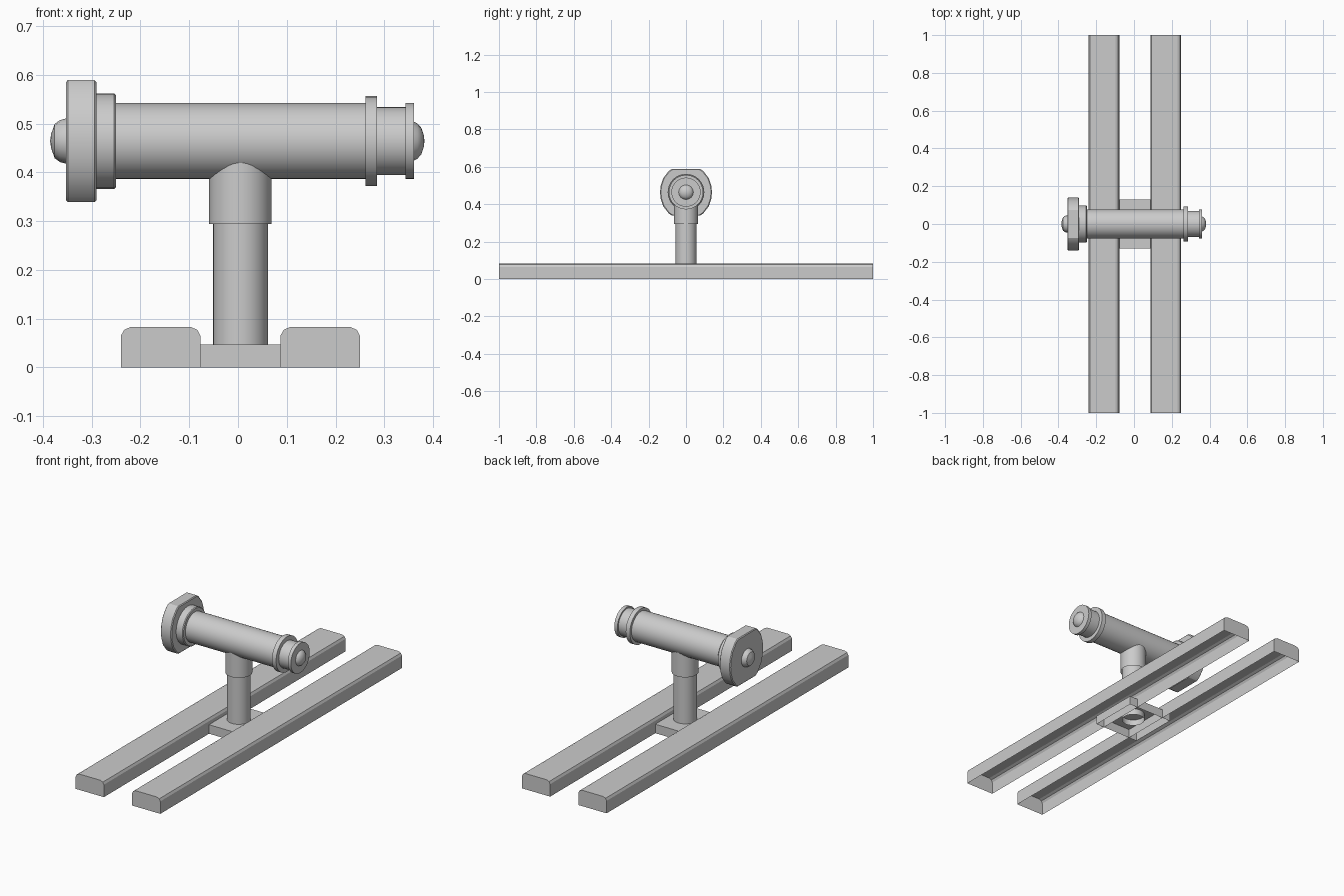
import bpy, bmesh, math

if "Cube" in bpy.data.objects:
    bpy.data.objects.remove(bpy.data.objects["Cube"])

CX = 0.005      # centre of stand
AXIS_Z = 0.464  # height of barrel axis


def finish(name, bm, smooth=True):
    bmesh.ops.remove_doubles(bm, verts=bm.verts, dist=1e-5)
    bmesh.ops.recalc_face_normals(bm, faces=bm.faces)
    mesh = bpy.data.meshes.new(name)
    bm.to_mesh(mesh)
    bm.free()
    ob = bpy.data.objects.new(name, mesh)
    bpy.context.collection.objects.link(ob)
    if smooth:
        bpy.ops.object.select_all(action='DESELECT')
        ob.select_set(True)
        bpy.context.view_layer.objects.active = ob
        bpy.ops.object.shade_smooth_by_angle(angle=math.radians(30))
    return ob


def loft(name, rings, cap_start=True, cap_end=True, closed=True, smooth=True):
    """Skin a list of equal-length point rings."""
    bm = bmesh.new()
    rows = [[bm.verts.new(p) for p in ring] for ring in rings]
    n = len(rows[0])
    for a, b in zip(rows, rows[1:]):
        for i in range(n if closed else n - 1):
            j = (i + 1) % n
            bm.faces.new((a[i], a[j], b[j], b[i]))
    if cap_start:
        bm.faces.new(rows[0])
    if cap_end:
        bm.faces.new(rows[-1])
    return finish(name, bm, smooth)


def turned_x(name, profile, sides=32):
    """Turn (x, radius) points around the barrel axis."""
    angles = [2 * math.pi * i / sides for i in range(sides)]
    return loft(name, [[(x, r * math.cos(a), AXIS_Z + r * math.sin(a)) for a in angles]
                       for x, r in profile])


def tube_z(name, r, z0, z1, sides=32):
    """Open-ended upright tube."""
    angles = [2 * math.pi * i / sides for i in range(sides)]
    return loft(name, [[(CX + r * math.cos(a), r * math.sin(a), z) for a in angles]
                       for z in (z0, z1)], False, False)


# Two long rails, hollow and open underneath
half = [(0.0815, 0), (0.0815, 0.065), (0.075, 0.077), (0.0615, 0.083)]
section = half + [(-x, z) for x, z in reversed(half)]
for side, label in ((-1, "left"), (1, "right")):
    mid = CX + side * 0.1635
    loft(label + "_rail", [[(mid + x, y, z) for x, z in section] for y in (-1, 1)],
         closed=False, smooth=False)

# Cross plate joining the rails, open underneath
loft("cross_plate", [[(CX + sx * 0.13, sy * 0.13, z)
                      for sx, sy in ((-1, -1), (1, -1), (1, 1), (-1, 1))]
                     for z in (0, 0.047)], cap_start=False, smooth=False)

# Upright post and its sleeve
tube_z("post", 0.056, 0.015, 0.32)
tube_z("post_sleeve", 0.064, 0.294, 0.445)

# Horizontal barrel with collars
turned_x("barrel", [(-0.26, 0.078), (0.27, 0.078)])
turned_x("rear_collar", [(-0.295, 0.098), (-0.254, 0.098), (-0.25, 0.094)])
turned_x("front_collar", [(0.261, 0.092), (0.285, 0.092)])
turned_x("front_neck", [(0.28, 0.07), (0.345, 0.07)])
turned_x("front_lip", [(0.343, 0.078), (0.361, 0.078)])

# Large faceted end flange with flattened top and bottom
quarter = [(0.139, 0.0), (0.135, 0.035), (0.122, 0.075), (0.092, 0.114), (0.075, 0.125)]
outline = (quarter + [(-y, z) for y, z in reversed(quarter)]
           + [(-y, -z) for y, z in quarter[1:]]
           + [(y, -z) for y, z in reversed(quarter[1:])])
outline = list(dict.fromkeys(outline))
loft("end_flange", [[(x, y * s, AXIS_Z + z * s) for y, z in outline]
                    for x, s in ((-0.353, 0.965), (-0.349, 1), (-0.294, 1), (-0.29, 0.965))])

# Domed buttons on both ends
turned_x("flange_button", [(-0.35, 0.047), (-0.365, 0.043), (-0.376, 0.035),
                           (-0.383, 0.015), (-0.385, 0.003)], 16)
turned_x("front_button", [(0.358, 0.041), (0.368, 0.036), (0.376, 0.027),
                          (0.381, 0.012), (0.382, 0.003)], 16)
